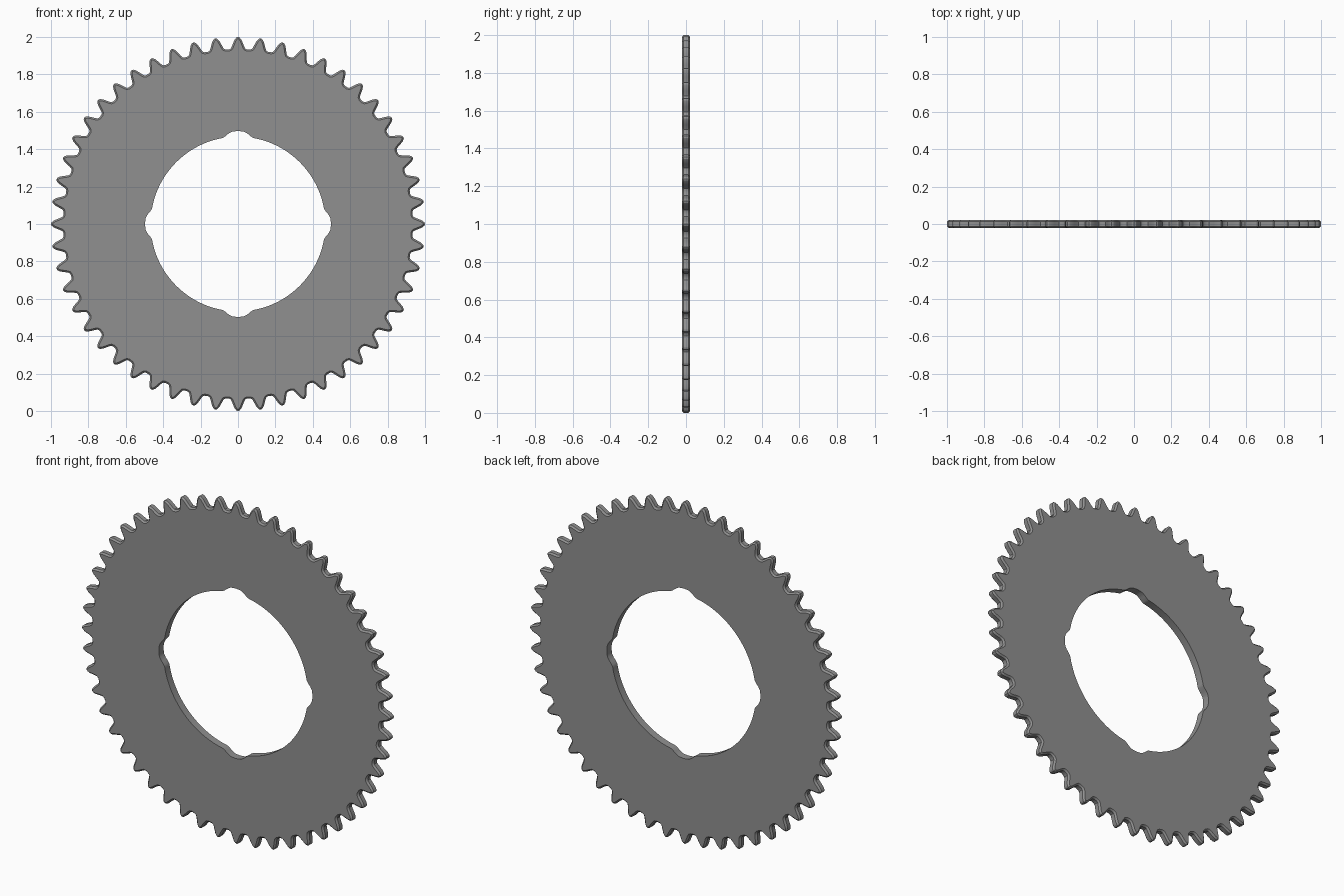
import bpy, bmesh
from math import sin, cos, pi
from mathutils import Vector

if "Cube" in bpy.data.objects:
    bpy.data.objects.remove(bpy.data.objects["Cube"])

TEETH = 52
HALF = 0.022      # half thickness
BEVEL = 0.009     # chamfer of the toothed rim
HOLE = 0.467

# Half a tooth: (fraction of pitch, radius), mirrored around the tip
half = [(0, 1.0), (0.08, 0.996), (0.16, 0.984), (0.23, 0.965),
        (0.29, 0.949), (0.34, 0.939), (0.42, 0.935)]
tooth = [(-f, r) for f, r in reversed(half[1:])] + half
# Half a keyway notch in the hole: (distance from axis, radius)
notch = [(0.0, 0.497), (0.03, 0.495), (0.05, 0.486), (0.068, 0.474), (0.083, HOLE)]


def polar(a, r):
    return Vector((r * sin(a), r * cos(a)))


def hole_radius(a):
    q = (a + pi / 4) % (pi / 2) - pi / 4
    d = abs(q) * 0.475
    for (d0, r0), (d1, r1) in zip(notch, notch[1:]):
        if d <= d1:
            return r0 + (r1 - r0) * (d - d0) / (d1 - d0)
    return HOLE


def inset(pts, amount):
    out = []
    for i, p in enumerate(pts):
        t = (pts[(i + 1) % len(pts)] - pts[i - 1]).normalized()
        out.append(p + Vector((t.y, -t.x)) * amount)
    return out


# Outlines of the teeth and of the hole, sampled at the same angles
angles = [((k + f) * 2 * pi / TEETH, r) for k in range(TEETH) for f, r in tooth]
outer = [polar(a, r) for a, r in angles]
hole = [polar(a, hole_radius(a)) for a, r in angles]
rim = inset(outer, BEVEL)

# Cross-section rings, bridged all the way round
rings = [(hole, -HALF), (rim, -HALF), (outer, -HALF + BEVEL),
         (outer, HALF - BEVEL), (rim, HALF), (hole, HALF)]
bm = bmesh.new()
loops = [[bm.verts.new((p.x, y, p.y + 1)) for p in pts] for pts, y in rings]
n = len(outer)
for j, a in enumerate(loops):
    b = loops[(j + 1) % len(loops)]
    for i in range(n):
        k = (i + 1) % n
        bm.faces.new((a[i], a[k], b[k], b[i]))
bmesh.ops.recalc_face_normals(bm, faces=bm.faces)
mesh = bpy.data.meshes.new("toothed_ring")
bm.to_mesh(mesh)
bm.free()
ring = bpy.data.objects.new("toothed_ring", mesh)
bpy.context.collection.objects.link(ring)
bpy.context.view_layer.objects.active = ring
ring.select_set(True)
# Smooth round the teeth, sharp where the flat sides meet the chamfer
bpy.ops.object.shade_smooth_by_angle(angle=pi / 7)

# Dark steel
steel = bpy.data.materials.new("dark_steel")
steel.diffuse_color = (0.28, 0.28, 0.28, 1)
steel.use_nodes = True
steel.node_tree.nodes["Principled BSDF"].inputs["Base Color"].default_value = steel.diffuse_color
mesh.materials.append(steel)
